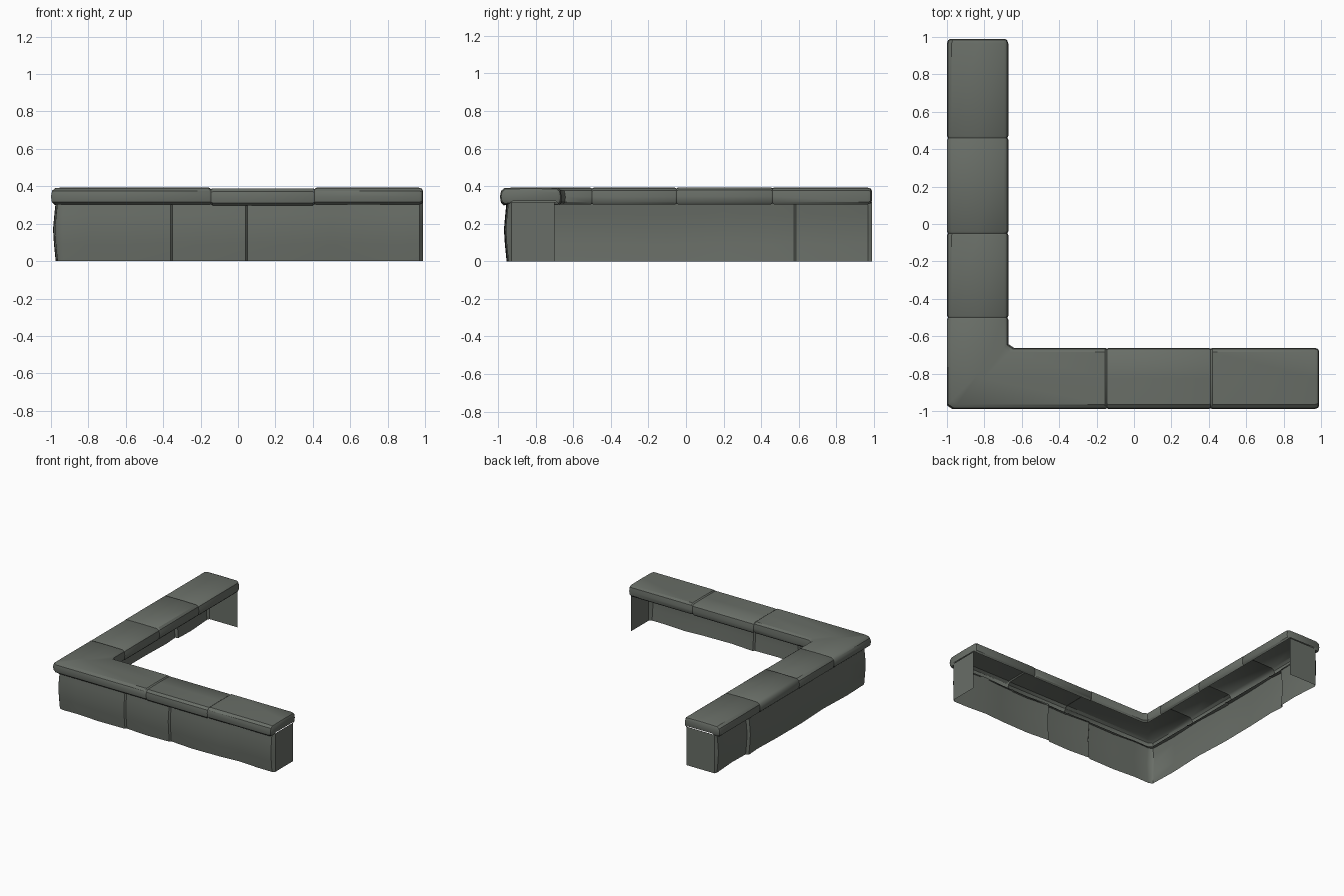
import bpy, bmesh

if "Cube" in bpy.data.objects:
    bpy.data.objects.remove(bpy.data.objects["Cube"])

stone = bpy.data.materials.new("weathered_stone")
stone.diffuse_color = (0.14, 0.155, 0.135, 1)
stone.use_nodes = True
stone.node_tree.nodes["Principled BSDF"].inputs["Base Color"].default_value = stone.diffuse_color


def make_strip(name, rings, close_ends=False):
    """Skin a run of equal-length point rings into one open shell."""
    bm = bmesh.new()
    rows = [[bm.verts.new(p) for p in ring] for ring in rings]
    for a, b in zip(rows, rows[1:]):
        for i in range(len(a) - 1):
            bm.faces.new((a[i], a[i + 1], b[i + 1], b[i]))
    if close_ends:
        bm.faces.new(rows[0])
        bm.faces.new(rows[-1][::-1])
    bmesh.ops.recalc_face_normals(bm, faces=bm.faces)
    # the shells are open: make sure the walls and tops face outward
    score = sum(f.calc_area() * (f.normal.z - f.normal.x * (f.calc_center_median().x < -0.9)
                - f.normal.y * (f.calc_center_median().y < -0.9)) for f in bm.faces)
    if score < 0:
        bmesh.ops.reverse_faces(bm, faces=bm.faces)
    mesh = bpy.data.meshes.new(name)
    bm.to_mesh(mesh)
    bm.free()
    ob = bpy.data.objects.new(name, mesh)
    bpy.context.collection.objects.link(ob)
    mesh.materials.append(stone)
    bpy.ops.object.select_all(action='DESELECT')
    ob.select_set(True)
    bpy.context.view_layer.objects.active = ob
    bpy.ops.object.shade_smooth_by_angle(angle=0.6)
    return ob


# Coping cross-section: (distance from outer edge, height), open underneath
coping = [(0.055, 0.305), (0.02, 0.302), (0.005, 0.315), (0, 0.345), (0.006, 0.375),
          (0.025, 0.391), (0.165, 0.393), (0.305, 0.391), (0.322, 0.378),
          (0.328, 0.345), (0.326, 0.315), (0.315, 0.302)]


def coping_ring(arm, t, inset=0.0, dz=0.0, mitre=None):
    ring = []
    for u, z in coping:
        v = 0.164 + (u - 0.164) * (1 - inset / 0.164)
        h = 0.347 + (z - 0.347) * (1 - inset / 0.045) + dz
        along = t if mitre is None else -0.995 + v + mitre
        ring.append((along, -0.99 + v, h) if arm == "front" else (-1 + v, along, h))
    return ring


def coping_arm(arm, joints, heights):
    """Rings from the free end to the corner, pinched at every joint."""
    rings = [coping_ring(arm, 0.99, 0.018), coping_ring(arm, 0.983, 0.006),
             coping_ring(arm, 0.965)]
    for j, (a, b) in zip(joints, zip(heights, heights[1:])):
        rings += [coping_ring(arm, j + 0.01, 0, a), coping_ring(arm, j, 0.005, (a + b) / 2),
                  coping_ring(arm, j - 0.01, 0, b)]
    return rings + [coping_ring(arm, 0, mitre=0.025)]


front = coping_arm("front", [0.41, -0.145], [0, -0.004, 0])
side = coping_arm("side", [0.46, -0.05, -0.5], [0, 0.001, -0.001, 0])
make_strip("coping_stones", front + side[::-1], True)

# Wall face below the coping: (position along arm, bulge outward)
front_wave = [(0.97, 0.0), (0.85, 0.0), (0.67, -0.012), (0.5, 0.0), (0.25, 0.006), (0.05, -0.01),
              (0.04, 0.003), (-0.16, 0.008), (-0.35, -0.005), (-0.36, 0.006),
              (-0.6, 0.01), (-0.8, -0.004), (-0.93, 0.0)]
side_wave = [(-0.93, 0.0), (-0.7, 0.008), (-0.4, -0.004), (-0.1, 0.01), (0.2, 0.008),
             (0.45, 0.0), (0.575, 0.008), (0.585, -0.015), (0.75, -0.02), (0.97, -0.005)]
levels = [(0.0, 0.0), (0.09, 0.009), (0.17, 0.014), (0.25, 0.007), (0.315, 0.0)]


def column(x, y, nx=0, ny=0, bulge=0.0):
    return [(x + nx * (bulge + o), y + ny * (bulge + o), z) for z, o in levels]


wall = [column(0.99, -0.70), column(0.99, -0.93)]
wall += [column(x, -0.945, 0, -1, b) for x, b in front_wave]
wall += [column(-0.957, -0.935, -0.8, -0.8)]
wall += [column(-0.965, y, -1, 0, b) for y, b in side_wave]
wall += [column(-0.95, 0.99), column(-0.70, 0.99)]
make_strip("wall_face", wall)
